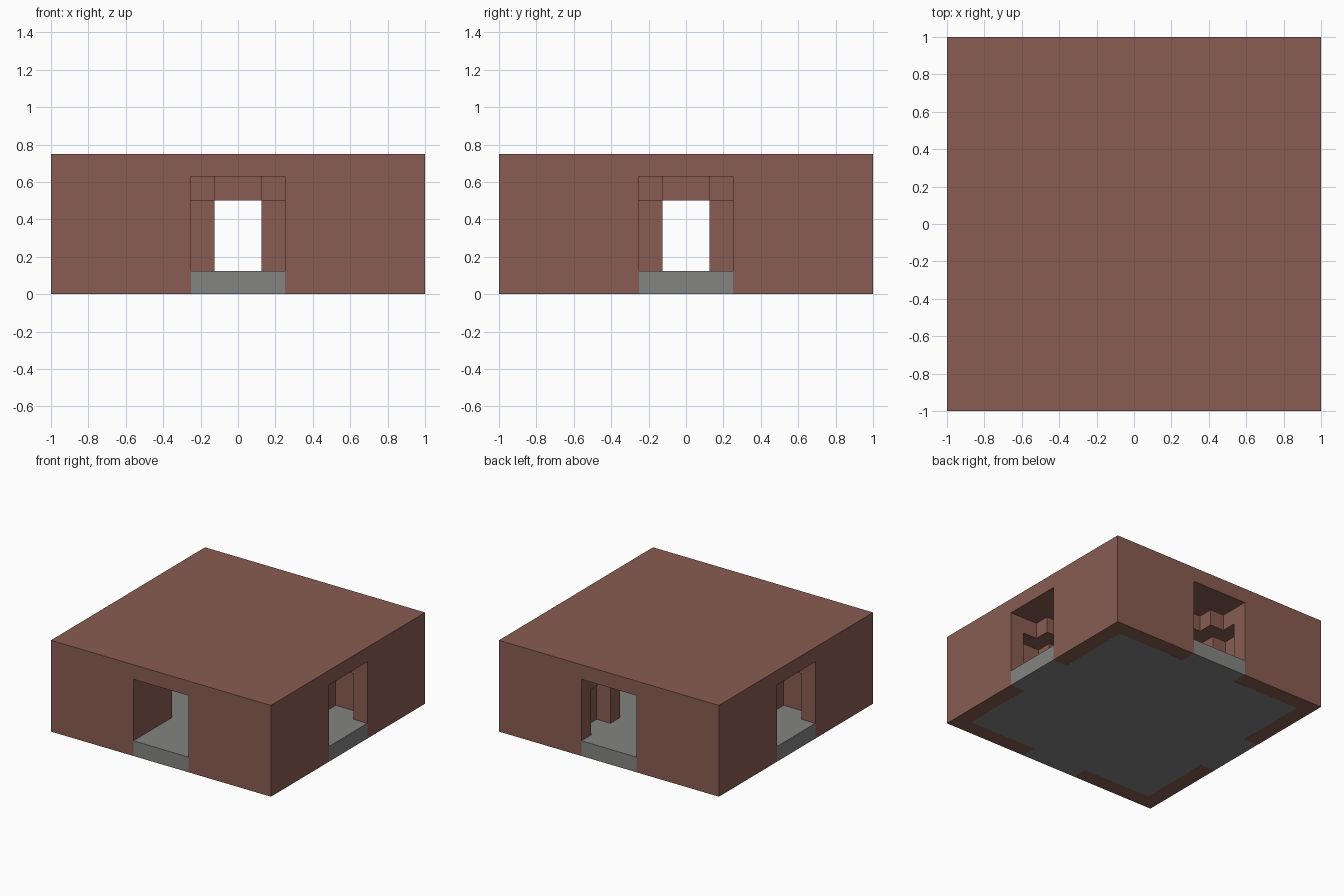
import bpy
import bmesh
from math import radians
from mathutils import Matrix

cube = bpy.data.objects.get("Cube")
if cube:
    bpy.data.objects.remove(cube, do_unlink=True)


def material(name, rgb):
    mat = bpy.data.materials.new(name)
    mat.use_nodes = True
    mat.diffuse_color = (*rgb, 1)
    mat.node_tree.nodes["Principled BSDF"].inputs["Base Color"].default_value = (*rgb, 1)
    return mat


brown = material("clay brown", (0.25, 0.108, 0.085))
grey = material("stone grey", (0.23, 0.23, 0.225))


def box(name, low, high, mat=None, turn=0):
    """Box between two corners, turned about z by whole quarter turns."""
    mesh = bpy.data.meshes.new(name)
    bm = bmesh.new()
    bmesh.ops.create_cube(bm, size=1)
    for v in bm.verts:
        v.co = [l + (h - l) * (c + 0.5) for l, h, c in zip(low, high, v.co)]
    bm.transform(Matrix.Rotation(radians(90 * turn), 4, "Z"))
    bm.to_mesh(mesh)
    bm.free()
    obj = bpy.data.objects.new(name, mesh)
    bpy.context.collection.objects.link(obj)
    if mat:
        mesh.materials.append(mat)
    return obj


FLOOR, CEILING, ARCH, HEIGHT = 0.125, 0.5, 0.63, 0.75
INNER = 0.87
building = box("building_shell", (-1, -1, 0), (1, 1, HEIGHT), brown)


def cut(name, low, high, turn=0):
    cutter = box(name + "_cutter", low, high, None, turn)
    cutter.hide_render = True
    cutter.hide_viewport = True
    cutter.display_type = "WIRE"
    mod = building.modifiers.new(name, "BOOLEAN")
    mod.operation = "DIFFERENCE"
    mod.solver = "EXACT"
    mod.object = cutter


# Underside recess for the floor, and the central room
cut("floor_recess", (-INNER, -INNER, -0.1), (INNER, INNER, 0.06))
cut("central_room", (-0.5, -0.5, -0.05), (0.5, 0.5, CEILING))

# Four entrances, starting with the front one
for turn, side in enumerate(("front", "left", "back", "right")):
    cut(side + "_doorway", (-0.25, -1.1, -0.05), (0.25, -0.75, ARCH), turn)
    cut(side + "_passage", (-0.25, -0.8, -0.05), (0.25, -0.45, CEILING), turn)
    cut(side + "_arch", (-0.125, -0.8, 0.3), (0.125, -0.625, ARCH), turn)
    if side != "front":
        cut(side + "_vestibule", (-0.375, -0.875, -0.05), (0.375, -0.625, CEILING), turn)
    # Threshold joining the floor to the outer wall face
    box(side + "_threshold", (-0.25, -1, 0), (0.25, -INNER, FLOOR), grey, turn)
    # Pillar at one corner of the central crossing
    box(side + "_pillar", (0.125, -0.25, FLOOR), (0.25, -0.125, CEILING), brown, turn)

box("floor", (-INNER, -INNER, 0), (INNER, INNER, FLOOR), grey)
